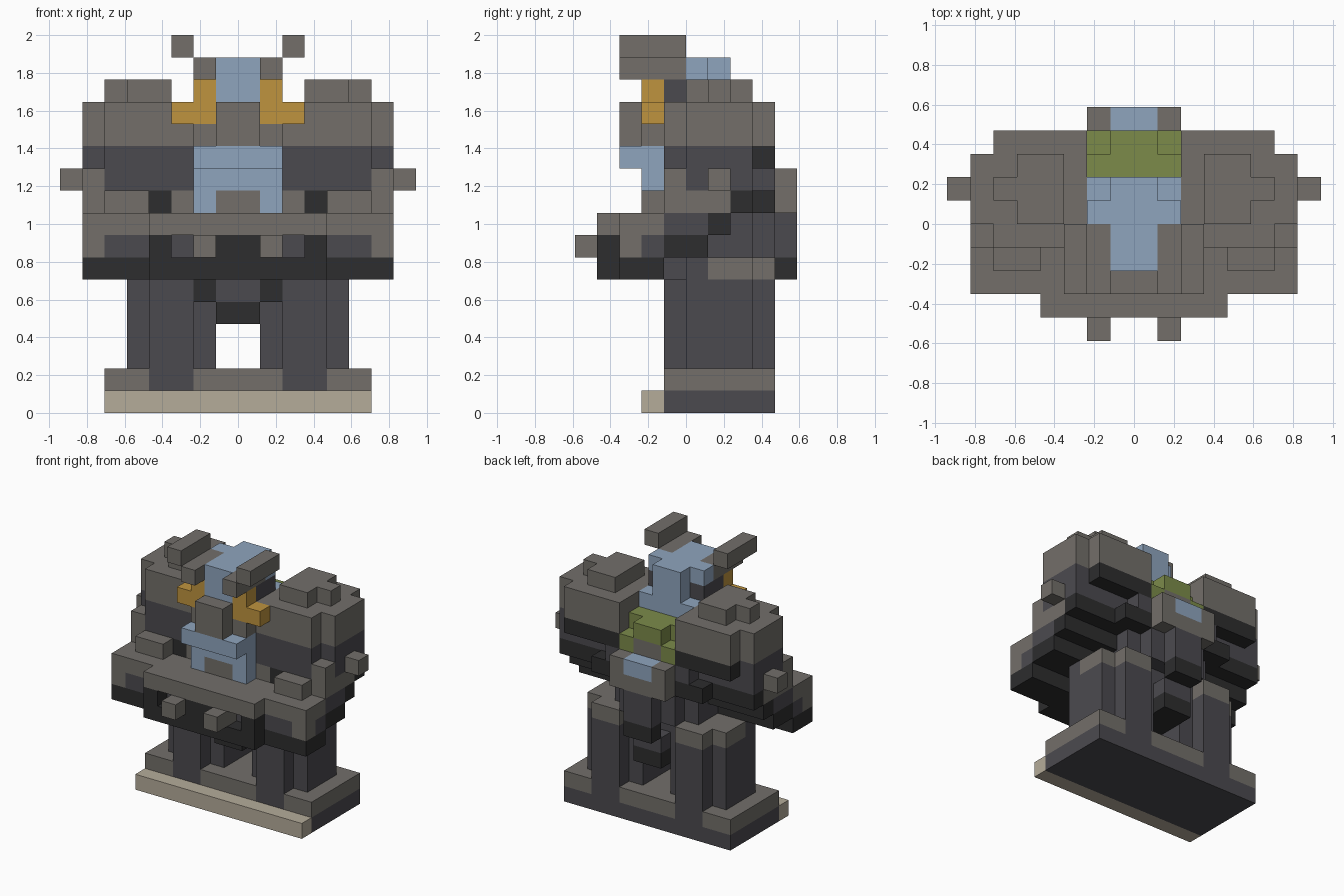
import bpy
import bmesh
from mathutils import Vector

cube = bpy.data.objects.get("Cube")
if cube:
    bpy.data.objects.remove(cube, do_unlink=True)

UNIT = 2 / 17


def material(name, r, g, b):
    """Flat material from display-space bytes, stored as linear values."""
    def linear(c):
        c /= 255
        return c / 12.92 if c < 0.04 else ((c + 0.055) / 1.055) ** 2.4
    rgba = (linear(r), linear(g), linear(b), 1)
    mat = bpy.data.materials.new(name)
    mat.use_nodes = True
    mat.diffuse_color = rgba
    mat.node_tree.nodes["Principled BSDF"].inputs["Base Color"].default_value = rgba
    return mat


GREY = material("warm_grey", 115, 111, 106)
DARK = material("slate", 75, 74, 79)
BLACK = material("charcoal", 45, 45, 46)
BLUE = material("pale_blue", 143, 165, 190)
GOLD = material("gold", 191, 148, 62)
GREEN = material("moss_green", 124, 139, 74)
BEIGE = material("beige", 181, 172, 154)

cells = {}    # block position -> part name; later parts replace earlier ones
colours = {}  # part name -> material


def part(name, mat, xs, ys, zs):
    """Fill a box of blocks and its mirror image across the centre plane."""
    colours[name] = mat
    for x in range(*xs):
        for y in range(*ys):
            for z in range(*zs):
                cells[x, y, z] = name
                cells[-1 - x, y, z] = name


# Plinth
part("plinth_lower", DARK, (0, 6), (-1, 4), (0, 1))
part("plinth_upper", GREY, (0, 6), (-1, 4), (1, 2))
part("plinth_front_step", BEIGE, (0, 6), (-2, -1), (0, 1))

# Legs and hips
part("leg_core", DARK, (1, 5), (0, 3), (2, 6))
part("leg_column", DARK, (2, 4), (-1, 4), (1, 6))
part("hip_front", DARK, (1, 5), (0, 1), (6, 7))
part("hip_outer", GREY, (4, 5), (1, 3), (6, 7))
part("pelvis_side", BLACK, (1, 2), (-1, 0), (5, 6))
part("pelvis", DARK, (0, 1), (-1, 4), (5, 6))
part("pelvis_bottom", BLACK, (0, 1), (-1, 4), (4, 5))

# Torso
part("torso", DARK, (0, 3), (-1, 3), (6, 12))
part("torso_back", DARK, (0, 2), (3, 4), (7, 12))
part("torso_back_side", DARK, (2, 3), (3, 4), (9, 11))
part("hip_back", GREY, (2, 4), (1, 4), (6, 7))

# Front skirt with a stepped underside
part("skirt_bottom", BLACK, (0, 7), (-3, -1), (6, 7))
part("skirt_bottom_front", BLACK, (0, 4), (-4, -3), (6, 7))
part("skirt_middle", DARK, (0, 7), (-3, -1), (7, 8))
part("skirt_middle_back", BLACK, (0, 7), (-1, 1), (7, 8))
part("skirt_centre", BLACK, (0, 1), (-4, -3), (7, 8))
part("skirt_black_post", BLACK, (3, 4), (-4, -3), (7, 8))
part("skirt_corner", GREY, (6, 7), (-3, -2), (7, 8))
part("skirt_front_knob", GREY, (1, 2), (-5, -3), (7, 8))
part("skirt_top", GREY, (0, 7), (-3, -1), (8, 9))
part("skirt_top_front", GREY, (0, 4), (-4, -3), (8, 9))
part("skirt_top_side", DARK, (3, 7), (-1, 1), (8, 9))
part("skirt_top_back", BLACK, (3, 7), (1, 2), (8, 9))

# Band between skirt and shoulders
part("band", DARK, (3, 6), (-1, 2), (9, 10))
part("band_side", GREY, (6, 7), (-1, 2), (9, 10))
part("band_back", BLACK, (3, 7), (2, 3), (9, 10))
part("band_back_inner", BLACK, (2, 4), (3, 4), (9, 10))
part("band_black_post", BLACK, (3, 4), (-1, 0), (9, 10))
part("band_inner_post", GREY, (2, 3), (-1, 0), (9, 10))
part("band_front_knob", GREY, (4, 6), (-2, -1), (9, 10))

# Shoulders
part("shoulder_lower", DARK, (2, 6), (-1, 3), (10, 12))
part("shoulder_lower_side", DARK, (6, 7), (0, 3), (10, 12))
part("shoulder_lower_back", BLACK, (2, 6), (3, 4), (11, 12))
part("shoulder_upper", GREY, (2, 6), (-1, 4), (12, 14))
part("shoulder_upper_side", GREY, (6, 7), (0, 3), (12, 14))
part("shoulder_cap", GREY, (3, 5), (0, 3), (14, 15))
part("shoulder_cap_tab", GREY, (5, 6), (1, 2), (14, 15))
part("shoulder_front_knob", GREY, (6, 7), (-1, 0), (10, 11))
part("side_knob", GREY, (7, 8), (1, 2), (10, 11))

# Chest
part("chest", BLUE, (0, 2), (-2, -1), (9, 12))
part("chest_shelf", BLUE, (0, 2), (-3, -2), (11, 12))
part("chest_opening", GREY, (0, 1), (-2, -1), (9, 10))

# Head
part("neck", GREY, (0, 2), (-2, 2), (12, 13))
part("head_sides", DARK, (0, 2), (-1, 1), (13, 15))
part("head_back", BLUE, (0, 2), (1, 2), (13, 14))
part("head_crest", BLUE, (0, 1), (-2, 2), (13, 16))
part("head_dome", BLUE, (0, 2), (0, 1), (15, 16))
part("face", GREY, (0, 1), (-3, -2), (12, 14))
part("cheek", GOLD, (1, 3), (-2, -1), (13, 14))
part("cheek_top", GOLD, (1, 2), (-2, -1), (14, 15))
part("horn_base", GREY, (1, 2), (-3, 0), (15, 16))
part("horn", GREY, (2, 3), (-3, 0), (16, 17))

# Back saddle and pack
part("saddle_ridge", GREEN, (0, 1), (2, 4), (12, 13))
part("saddle_side", GREEN, (1, 2), (2, 3), (12, 13))
part("saddle_flap", GREEN, (1, 2), (3, 4), (11, 12))
part("saddle_support", GREY, (0, 1), (3, 4), (11, 12))
part("pack", GREY, (0, 2), (4, 5), (9, 11))
part("pack_light", BLUE, (0, 1), (4, 5), (10, 11))
part("pack_stem", DARK, (0, 1), (4, 5), (7, 9))
part("pack_foot", BLACK, (0, 1), (4, 5), (6, 7))


def build(name, mat):
    """Mesh the exposed faces of one part and merge the flat areas."""
    bm = bmesh.new()
    for cell in [c for c, owner in cells.items() if owner == name]:
        centre = Vector(cell) + Vector((0.5, 0.5, 0.5))
        for axis in range(3):
            for sign in (-1, 1):
                normal = Vector((0, 0, 0))
                normal[axis] = sign
                if tuple(int(v) for v in Vector(cell) + normal) in cells:
                    continue
                u = Vector((0, 0, 0))
                u[(axis + 1) % 3] = 0.5
                v = normal.cross(u)
                mid = centre + normal / 2
                corners = (mid - u - v, mid + u - v, mid + u + v, mid - u + v)
                bm.faces.new([bm.verts.new(p * UNIT) for p in corners])
    if bm.faces:
        bmesh.ops.remove_doubles(bm, verts=bm.verts[:], dist=UNIT / 100)
        bmesh.ops.dissolve_limit(bm, angle_limit=0.01,
                                 verts=bm.verts[:], edges=bm.edges[:])
        mesh = bpy.data.meshes.new(name)
        bm.to_mesh(mesh)
        mesh.materials.append(mat)
        obj = bpy.data.objects.new(name, mesh)
        bpy.context.collection.objects.link(obj)
    bm.free()


for part_name, part_material in colours.items():
    build(part_name, part_material)
